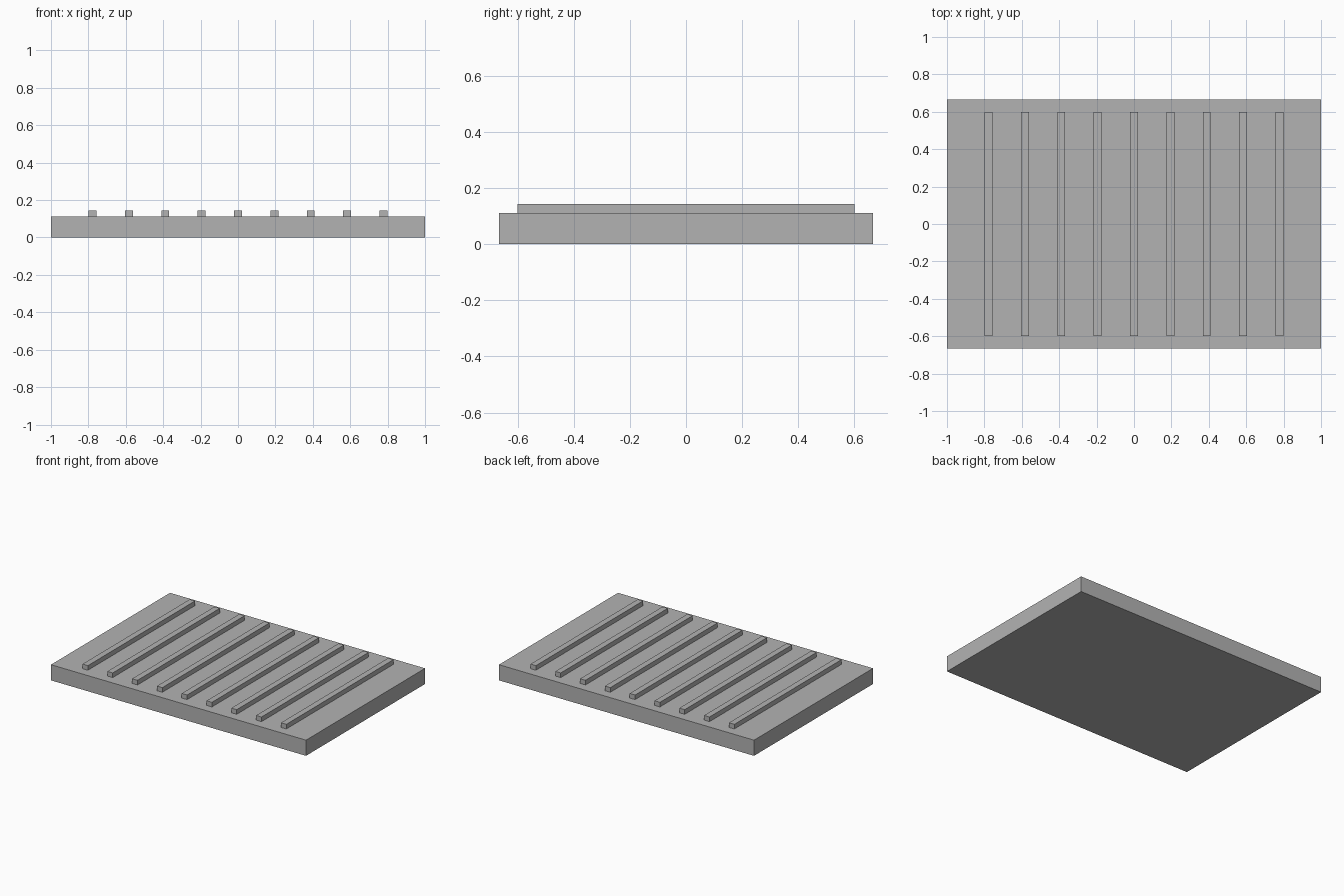
import bpy

if "Cube" in bpy.data.objects:
    bpy.data.objects.remove(bpy.data.objects["Cube"])

grey = bpy.data.materials.new("plain grey")
grey.diffuse_color = (0.45, 0.45, 0.45, 1)
grey.use_nodes = True
grey.node_tree.nodes["Principled BSDF"].inputs["Base Color"].default_value = grey.diffuse_color


def box(name, center, size):
    bpy.ops.mesh.primitive_cube_add(size=1, location=center)
    ob = bpy.context.object
    ob.name = name
    ob.scale = size
    bpy.ops.object.transform_apply(location=False, rotation=False, scale=True)
    ob.data.materials.append(grey)
    return ob


SLAB_TOP, RIB_TOP = 0.111, 0.144
RIBS, SPACING = 9, 0.1945

# base slab
box("base_slab", (0, 0, SLAB_TOP / 2), (2.0, 1.333, SLAB_TOP))

# row of raised ribs, standing on the slab
for i in range(RIBS):
    x = (i - (RIBS - 1) / 2) * SPACING
    box(f"rib_{i + 1}", (x, 0, (SLAB_TOP + RIB_TOP) / 2),
        (0.042, 1.2, RIB_TOP - SLAB_TOP))
